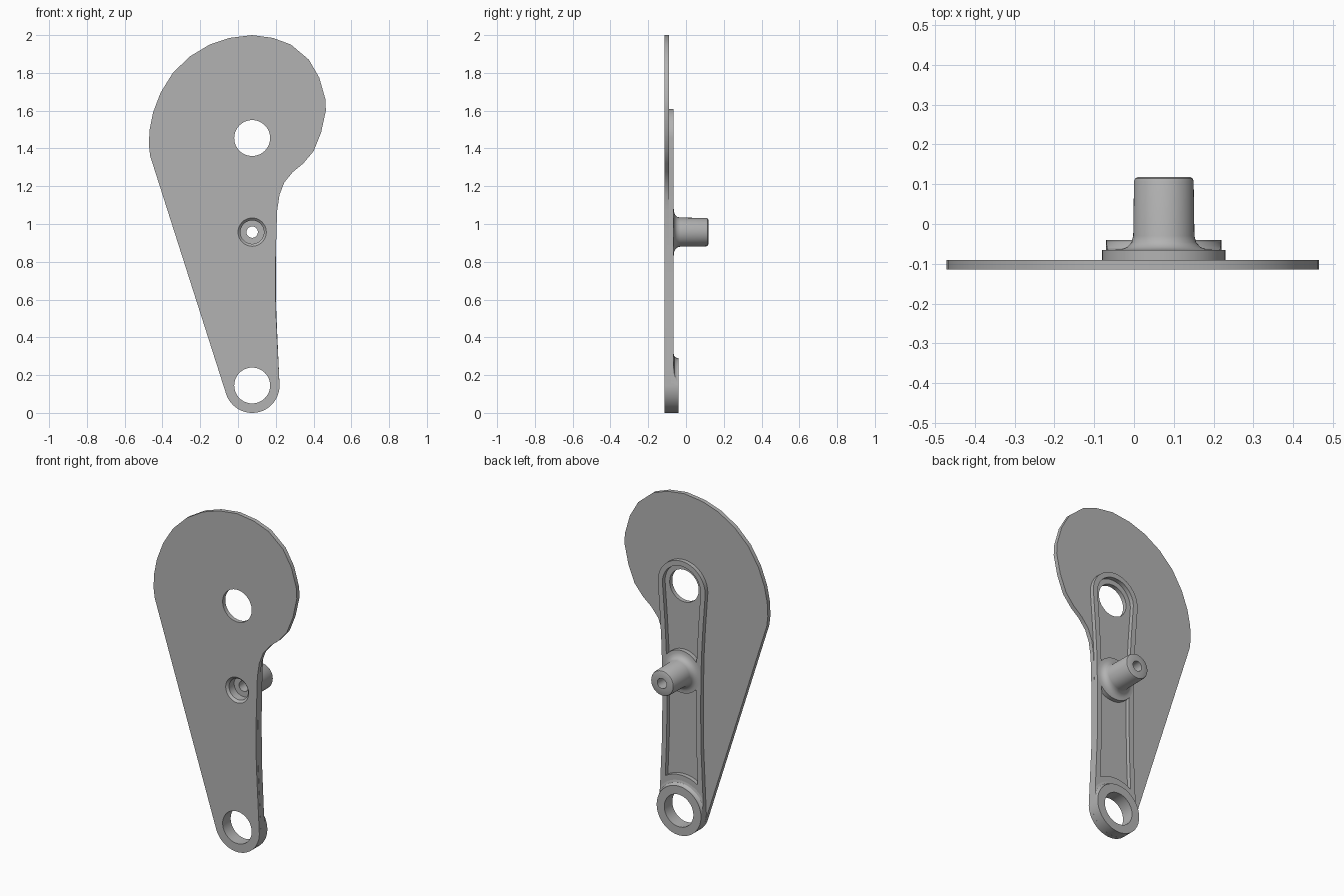
import bpy, bmesh
from math import cos, sin, radians, sqrt

if "Cube" in bpy.data.objects:
    bpy.data.objects.remove(bpy.data.objects["Cube"])

GREY = (0.45, 0.45, 0.45, 1)
metal = bpy.data.materials.new("light grey metal")
metal.use_nodes = True
metal.diffuse_color = GREY
metal.node_tree.nodes["Principled BSDF"].inputs["Base Color"].default_value = GREY

# Shared layout: all features sit on one vertical axis
AXIS, LOW, MID, HIGH = 0.075, 0.145, 0.957, 1.455
HOLE, END = 0.095, 0.145
FRONT, PLATE_BACK, RIB_BACK, BOSS_BACK = -0.115, -0.09, -0.065, -0.04


def arc(z, r, start, end, n=24):
    angles = [radians(start + (end - start) * i / n) for i in range(n + 1)]
    return [(AXIS + r * cos(a), z + r * sin(a)) for a in angles]


def finish(name, bm):
    bmesh.ops.recalc_face_normals(bm, faces=bm.faces)
    mesh = bpy.data.meshes.new(name)
    bm.to_mesh(mesh)
    bm.free()
    mesh.materials.append(metal)
    obj = bpy.data.objects.new(name, mesh)
    bpy.context.collection.objects.link(obj)
    return obj


def prism(name, points, y0, y1):
    bm = bmesh.new()
    face = bm.faces.new([bm.verts.new((x, y0, z)) for x, z in points])
    extruded = bmesh.ops.extrude_face_region(bm, geom=[face])["geom"]
    verts = [g for g in extruded if isinstance(g, bmesh.types.BMVert)]
    bmesh.ops.translate(bm, vec=(0, y1 - y0, 0), verts=verts)
    return finish(name, bm)


def lathe(name, z, profile):
    bm = bmesh.new()
    ring = [bm.verts.new((AXIS + r, y, z)) for r, y in profile]
    edges = [bm.edges.new((ring[i - 1], ring[i])) for i in range(len(ring))]
    bmesh.ops.spin(bm, geom=ring + edges, cent=(AXIS, 0, z), axis=(0, 1, 0),
                   angle=radians(360), steps=48)
    bmesh.ops.remove_doubles(bm, verts=bm.verts, dist=0.0001)
    return finish(name, bm)


def carve(obj, cutter, operation="DIFFERENCE"):
    mod = obj.modifiers.new("carve", "BOOLEAN")
    mod.object, mod.operation, mod.solver = cutter, operation, "EXACT"
    bpy.context.view_layer.update()
    graph = bpy.context.evaluated_depsgraph_get()
    mesh = bpy.data.meshes.new_from_object(obj.evaluated_get(graph))
    obj.modifiers.clear()
    obj.data = mesh
    bpy.data.objects.remove(cutter)


def drill(obj, z, r):
    carve(obj, prism("drill", arc(z, r, 0, 352.5, 47), -0.3, 0.3))


# Flat backing plate with the offset rounded lobe
lobe = [(0.2, 0.55), (0.199, 0.8), (0.207, 1.07), (0.22, 1.155), (0.245, 1.22),
        (0.29, 1.275), (0.345, 1.32), (0.4, 1.385), (0.44, 1.485), (0.465, 1.6),
        (0.463, 1.66), (0.43, 1.775), (0.375, 1.87), (0.28, 1.95), (0.185, 1.985),
        (0.075, 2), (-0.045, 1.985), (-0.15, 1.95), (-0.255, 1.887), (-0.345, 1.8),
        (-0.41, 1.695), (-0.45, 1.59), (-0.468, 1.5), (-0.472, 1.42), (-0.465, 1.36)]
plate = prism("backing_plate", arc(LOW, END, 198, 360) + lobe, FRONT, PLATE_BACK)
drill(plate, LOW, HOLE)
drill(plate, HIGH, HOLE)
drill(plate, MID, 0.075)

# Waisted arm on the back, hollowed to leave a thin rim
waist = [(0.3, 0.138), (0.55, 0.127), (0.8, 0.125), (1.07, 0.13), (1.25, 0.14)]
RIM = 0.03


def arm_outline(inset, bottom):
    right = [(AXIS + w - inset, z) for z, w in waist if z > bottom[0][1]]
    left = [(2 * AXIS - x, z) for x, z in reversed(right)]
    return bottom + right + arc(HIGH, 0.155 - inset, 0, 180) + left


def arm_solid(name, y0, y1):
    return prism(name, arm_outline(0, arc(LOW, END, 180, 360)), y0, y1)


arm = arm_solid("arm_rim", -0.1, RIB_BACK)
pocket_end = [p for p in arc(LOW, 0.2, 122, 58, 12)]
carve(arm, prism("pocket", arm_outline(RIM, pocket_end), -0.3, 0.3))
drill(arm, LOW, HOLE)

# Lower bearing ring and the fillet that blends it into the arm
lathe("lower_bearing_ring", LOW, [
    (HOLE, -0.11), (HOLE, BOSS_BACK), (END, BOSS_BACK), (END, -0.11)])
fillet = lathe("bearing_fillet", LOW, [
    (0.12, -0.08), (0.12, -0.045), (END, -0.045), (0.148, -0.055),
    (0.155, -0.062), (0.168, RIB_BACK), (0.168, -0.08)])
carve(fillet, arm_solid("fillet_trim", -0.3, 0.3), "INTERSECT")

# Hollow pedal post with a filleted flange and a recess at the front
lathe("post", MID, [
    (0.075, FRONT), (0.062, -0.102), (0.062, -0.055), (0.03, -0.055),
    (0.03, 0.118), (0.066, 0.118), (0.072, 0.115), (0.075, 0.108),
    (0.077, -0.03), (0.081, -0.046), (0.092, -0.058), (0.108, -0.064),
    (0.125, RIB_BACK), (0.125, -0.1)])

# Smooth round walls, sharp rims
for obj in bpy.context.collection.objects:
    obj.select_set(obj.type == "MESH")
    if obj.type == "MESH":
        bpy.context.view_layer.objects.active = obj
bpy.ops.object.shade_smooth_by_angle(angle=radians(30))
